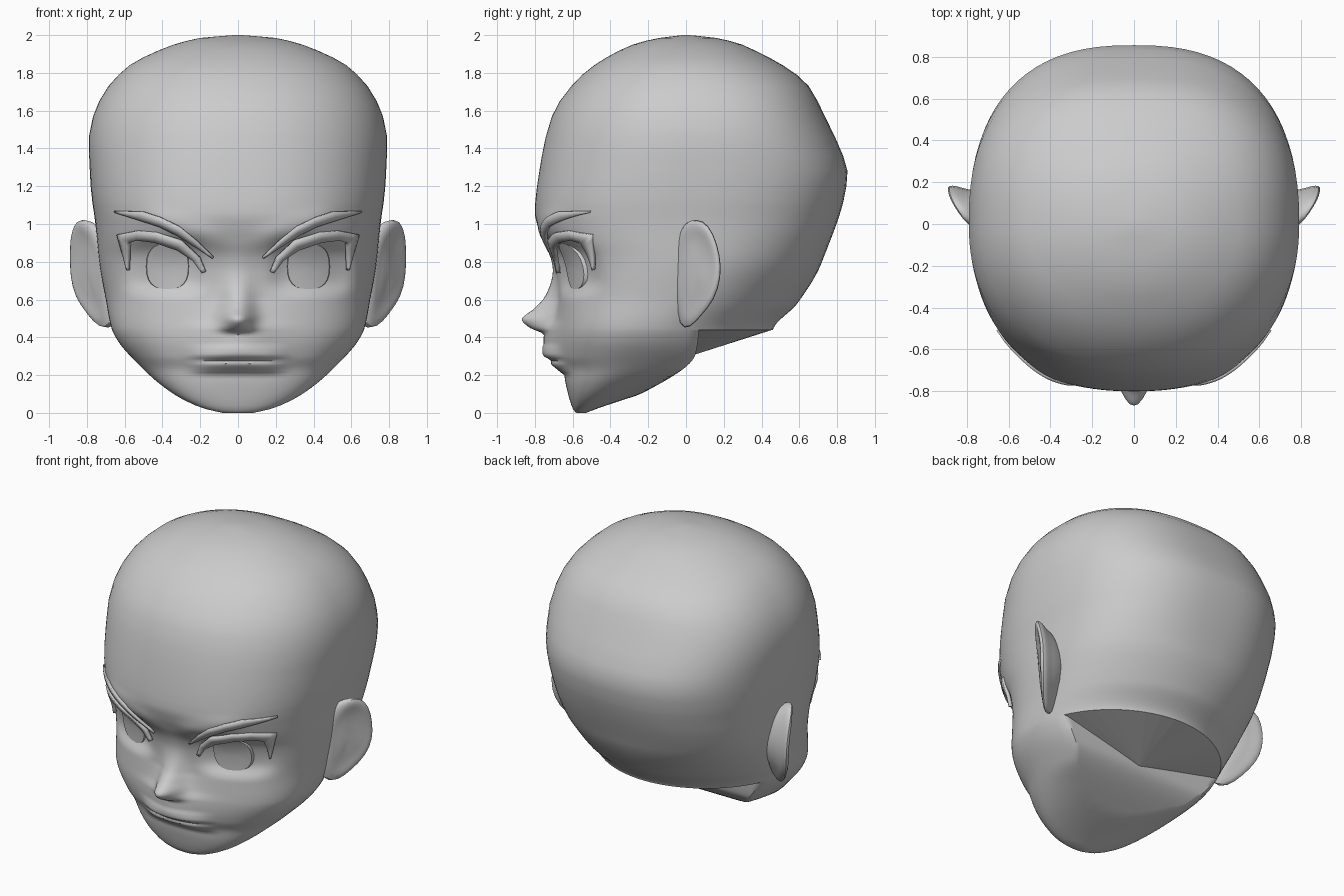
import bpy, bmesh, math

if "Cube" in bpy.data.objects:
    bpy.data.objects.remove(bpy.data.objects["Cube"])

skin = bpy.data.materials.new("plain_grey")
skin.diffuse_color = (0.6, 0.6, 0.6, 1)
skin.use_nodes = True
skin.node_tree.nodes["Principled BSDF"].inputs["Base Color"].default_value = skin.diffuse_color


def curve(table, z):
    """Smooth monotone interpolation through (z, value) pairs."""
    if z <= table[0][0]:
        return table[0][1]
    if z >= table[-1][0]:
        return table[-1][1]
    d = [(b[1] - a[1]) / (b[0] - a[0]) for a, b in zip(table, table[1:])]

    def slope(i):
        if i == 0 or i == len(d):
            return d[min(i, len(d) - 1)]
        p, q = d[i - 1], d[i]
        return 0 if p * q <= 0 else 2 * p * q / (p + q)

    i = max(k for k in range(len(d)) if table[k][0] <= z)
    (z0, v0), (z1, v1) = table[i], table[i + 1]
    h = z1 - z0
    t = (z - z0) / h
    return (v0 * (2*t**3 - 3*t*t + 1) + v1 * (3*t*t - 2*t**3)
            + h * slope(i) * (t**3 - 2*t*t + t) + h * slope(i + 1) * (t**3 - t*t))


# Head profiles by height: half width, front, back, widest line, roundness
WIDTH = [(0, .08), (.02, .17), (.07, .29), (.15, .41), (.25, .52), (.38, .635), (.45, .67), (.6, .70),
         (.8, .735), (1, .755), (1.2, .78), (1.46, .79), (1.65, .735), (1.82, .6), (1.915, .43), (1.985, .2), (2, .02)]
FRONT = [(0, -.58), (.015, -.595), (.05, -.61), (.15, -.635), (.23, -.645), (.3, -.67), (.42, -.68), (.65, -.675),
         (.75, -.685), (.82, -.705), (.915, -.757), (.98, -.783), (1.06, -.80), (1.32, -.77), (1.57, -.71),
         (1.77, -.57), (1.93, -.33), (1.98, -.17), (2, -.02)]
BACK = [(0, -.53), (.03, -.45), (.11, -.2), (.165, 0), (.235, .35), (.31, .44), (.44, .46), (.58, .59),
        (.8, .72), (1.28, .855), (1.4, .815), (1.6, .72), (1.73, .65), (1.94, .32), (1.985, .16), (2, .02)]
WIDEST = [(0, -.56), (.11, -.44), (.165, -.37), (.235, -.28), (.31, -.23), (.45, -.17), (.65, -.05), (.85, 0), (2, 0)]
FRONT_N = [(0, 2.2), (.15, 2.35), (.7, 2.45), (1.1, 2.4), (1.5, 2.2), (2, 2.1)]
BACK_N = [(0, 2), (.5, 1.95), (1, 2.45), (1.6, 2.5), (2, 2.1)]
# Neck opening: how far back the jaw reaches before it is cut off
CUT = [(0, -.53), (.03, -.45), (.11, -.22), (.31, .05), (.44, .07)]
# Face relief: nose, muzzle and lips, as forward push by height
NOSE = [(.42, 0), (.455, .09), (.5, .16), (.55, .115), (.65, .055), (.75, .02), (.85, .008), (.93, 0)]
MUZZLE = [(.12, 0), (.22, .005), (.28, .035), (.36, .075), (.44, .07), (.5, .03), (.6, 0)]
LIPS = [(.2, 0), (.23, .03), (.255, .04), (.278, .018), (.3, .036), (.335, .018), (.365, 0)]


def relief(x, z, eyes=True):
    ax = abs(x)
    push = curve(NOSE, z) * math.exp(-(ax / .08) ** 2.3)
    push += curve(MUZZLE, z) * math.exp(-(ax / .2) ** 2)
    push += curve(LIPS, z) * math.exp(-(ax / .23) ** 5)
    # brow ridge slanting down to the centre
    push += .015 * math.exp(-((z - .90 - .28 * ax) / .06) ** 2) * math.exp(-((ax - .3) / .2) ** 4)
    if eyes:
        r = (abs(ax - .39) / .2) ** 4 + (abs(z - .775) / .135) ** 4
        push -= .05 * math.exp(-r ** 1.3)
    return push


def face_y(x, z, eyes=False):
    c, f, w, n = (curve(t, z) for t in (WIDEST, FRONT, WIDTH, FRONT_N))
    u = min(1, abs(x) / w)
    return c + (f - c) * (1 - u ** n) ** (1 / n) - relief(x, z, eyes)


def finish(name, bm, mirror=False, angle=50):
    bmesh.ops.recalc_face_normals(bm, faces=bm.faces)
    me = bpy.data.meshes.new(name)
    bm.to_mesh(me)
    bm.free()
    ob = bpy.data.objects.new(name, me)
    bpy.context.collection.objects.link(ob)
    me.materials.append(skin)
    if mirror:
        ob.modifiers.new("mirror", 'MIRROR').use_mirror_merge = False
    bpy.ops.object.select_all(action='DESELECT')
    bpy.context.view_layer.objects.active = ob
    ob.select_set(True)
    bpy.ops.object.shade_smooth_by_angle(angle=math.radians(angle))
    return ob


def bridge(bm, a, b):
    for i in range(len(a)):
        j = (i + 1) % len(a)
        bm.faces.new((a[i], a[j], b[j], b[i]))


# Head: horizontal rings, denser over the face
front_t = [math.copysign(abs(u) ** 1.3, u) * math.pi / 2 for u in [i / 40 - 1 for i in range(80)]]
back_t = [math.pi / 2 + math.pi * i / 40 for i in range(40)]


def head_ring(z, cut):
    w, f, b, c, nf, nb = (curve(t, z) for t in (WIDTH, FRONT, BACK, WIDEST, FRONT_N, BACK_N))
    ring = []
    for t in front_t + back_t:
        s, k = math.sin(t), math.cos(t)
        n = nf if k > 1e-6 else nb
        x = w * math.copysign(abs(s) ** (2 / n), s)
        e = abs(k) ** (2 / n)
        y = c + (f - c) * e - relief(x, z) * min(1, 3 * e) if k > 1e-6 else c + (b - c) * e
        ring.append((x, min(y, curve(CUT, z)) if cut else y, z))
    return ring


low = [0, .008, .02, .04, .07, .09, .11, .13, .15, .165, .18] + [.2 + i * .0125 for i in range(20)]
high = [.45 + i * .0125 for i in range(12)] + [.6 + i * .02 for i in range(26)]
high += [1.12, 1.2, 1.28, 1.36, 1.46, 1.57, 1.65, 1.73, 1.79, 1.84, 1.88, 1.92, 1.95, 1.97, 1.985, 1.995, 2]
bm = bmesh.new()
rings = [[bm.verts.new(p) for p in head_ring(z, cut)]
         for z, cut in [(z, True) for z in low + [.44]] + [(z, False) for z in [.44] + high]]
for a, b in zip(rings, rings[1:]):
    bridge(bm, a, b)
bm.faces.new(rings[0])
bm.faces.new(rings[-1])
bmesh.ops.remove_doubles(bm, verts=bm.verts, dist=1e-5)
bmesh.ops.dissolve_degenerate(bm, edges=bm.edges, dist=1e-6)
finish("head", bm, angle=45)

# Neck cap: shallow faceted cone closing the underside behind the jaw
bm = bmesh.new()
rim = [p for p in head_ring(.44, False)[80:] if p[1] >= .04][::2]
rim = [bm.verts.new(p) for p in rim]
tip = bm.verts.new((0, .05, .31))
for a, b in zip(rim, rim[1:]):
    bm.faces.new((a, b, tip))
bm.faces.new((rim[-1], rim[0], tip))
finish("neck_cap", bm, angle=1)


def strip(name, pairs, lift, thick):
    """Ribbon between paired edge points, laid on the face."""
    bm = bmesh.new()
    rows = []
    for (a, b), (c, d) in zip(pairs, pairs[1:]):
        for i in range(4 + (d == pairs[-1][1])):
            t = i / 4
            row = []
            for k in (0, .5, 1):
                x, z = [(a[q] * (1 - t) + c[q] * t) * (1 - k) + (b[q] * (1 - t) + d[q] * t) * k for q in (0, 1)]
                row.append(bm.verts.new((x, face_y(x, z) - lift, z)))
            rows.append(row)
    for p, q in zip(rows, rows[1:]):
        for i in (0, 1):
            bm.faces.new((p[i], p[i + 1], q[i + 1], q[i]))
    ob = finish(name, bm, True, 40)
    mod = ob.modifiers.new("thickness", 'SOLIDIFY')
    mod.thickness, mod.offset = thick, 0


strip("eyebrows", [((.13, .825), (.135, .82)), ((.22, .91), (.225, .88)), ((.31, .985), (.32, .94)),
                   ((.41, 1.035), (.41, .985)), ((.5, 1.065), (.52, 1.02)), ((.65, 1.07), (.648, 1.06))], .006, .016)
strip("upper_eyelashes", [((.17, .75), (.19, .74)), ((.20, .82), (.24, .81)), ((.3, .91), (.32, .865)),
                          ((.43, .955), (.44, .905)), ((.53, .965), (.53, .915)), ((.635, .945), (.575, .90)),
                          ((.605, .84), (.578, .82)), ((.585, .76), (.58, .755))], .003, .022)

# Irises: domed rounded discs inside the sockets
bm = bmesh.new()
prev = None
for r in (1, .96, .7, .4, .1):
    ring = []
    for i in range(24):
        a = math.tau * i / 24
        co, si = math.cos(a), math.sin(a)
        x = .373 + .115 * r * math.copysign(abs(co) ** .75, co)
        z = .775 + .125 * r * math.copysign(abs(si) ** .8, si)
        ring.append(bm.verts.new((x, face_y(x, z) + (.06 if r == 1 else .03), z)))
    if prev:
        bridge(bm, prev, ring)
    prev = ring
bm.faces.new(prev)
finish("irises", bm, True, 40)

# Ears: cupped shells slanting out towards the back
OUTLINE = [(-.06, .86), (-.03, .97), (.02, 1.02), (.09, 1.02), (.145, .95), (.18, .83), (.185, .72),
           (.15, .60), (.08, .52), (.02, .45), (-.035, .455), (-.055, .62)]


def ear_ring(scale, shift, flat=None):
    ring = []
    for y, z in OUTLINE:
        y, z = .05 + (y - .05) * scale, .76 + (z - .76) * scale
        x = .805 + .65 * min(y, .13) - .3 * max(0, .7 - z) - .9 * max(0, -y)
        ring.append(bm.verts.new((flat or x + shift, y, z)))
    return ring


bm = bmesh.new()
shell = [ear_ring(.72, 0, .64), ear_ring(.86, -.09), ear_ring(1.02, -.04), ear_ring(1.03, 0),
         ear_ring(.86, .002), ear_ring(.68, -.02), ear_ring(.35, -.03)]
for a, b in zip(shell, shell[1:]):
    bridge(bm, a, b)
bm.faces.new(shell[0])
bm.faces.new(shell[-1])
ears = finish("ears", bm, True, 60)
ears.modifiers.new("smooth", 'SUBSURF').levels = 1
ears.modifiers["smooth"].render_levels = 1
